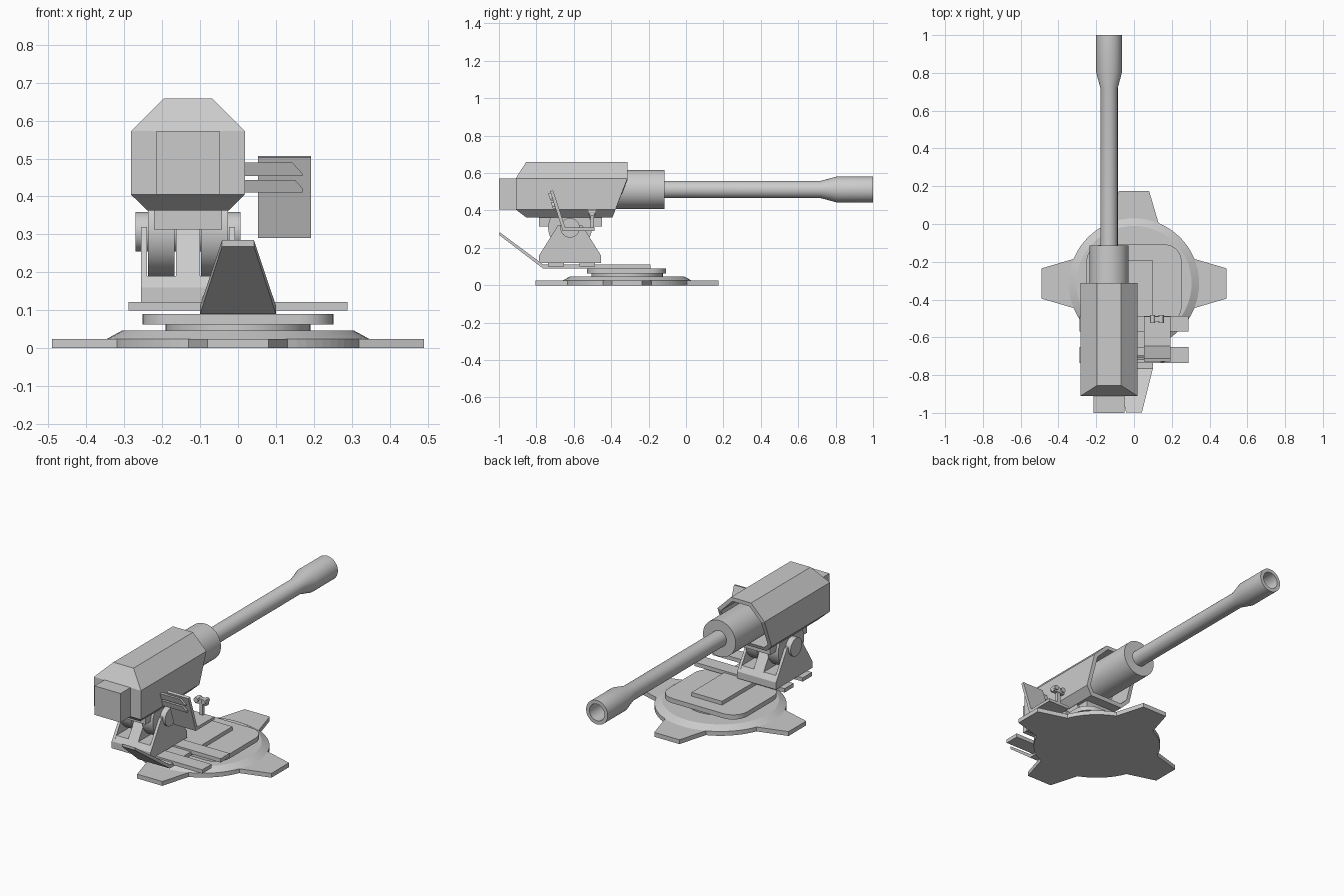
import bpy, bmesh
from math import sin, cos, pi, radians, asin
from mathutils import Matrix, Vector

if "Cube" in bpy.data.objects:
    bpy.data.objects.remove(bpy.data.objects["Cube"])

CY = -0.315      # base centre (y)
GX = -0.132      # gun axis (x)
GZ = 0.512       # gun axis (z)


def finish(name, bm, smooth=False):
    bmesh.ops.recalc_face_normals(bm, faces=bm.faces)
    me = bpy.data.meshes.new(name)
    bm.to_mesh(me)
    bm.free()
    ob = bpy.data.objects.new(name, me)
    bpy.context.collection.objects.link(ob)
    if smooth:
        bpy.ops.object.select_all(action='DESELECT')
        ob.select_set(True)
        bpy.context.view_layer.objects.active = ob
        bpy.ops.object.shade_smooth_by_angle(angle=radians(25))
    return ob


def loft_bm(rings, caps=True, closed=False):
    bm = bmesh.new()
    vs = [[bm.verts.new(p) for p in r] for r in rings]
    n = len(rings[0])
    pairs = list(zip(vs, vs[1:])) + ([(vs[-1], vs[0])] if closed else [])
    for a, b in pairs:
        for i in range(n):
            j = (i + 1) % n
            bm.faces.new((a[i], a[j], b[j], b[i]))
    if caps and not closed:
        bm.faces.new(vs[0])
        bm.faces.new(vs[-1])
    return bm


def loft(name, rings, smooth=False, **kw):
    return finish(name, loft_bm(rings, **kw), smooth)


def prism(name, pts, axis, lo, hi, smooth=False):
    put = {'x': lambda p, t: (t, p[0], p[1]),
           'y': lambda p, t: (p[0], t, p[1]),
           'z': lambda p, t: (p[0], p[1], t)}[axis]
    return loft(name, [[put(p, t) for p in pts] for t in (lo, hi)], smooth)


def box(name, x, y, z):
    return prism(name, [(x[0], y[0]), (x[1], y[0]), (x[1], y[1]), (x[0], y[1])], 'z', *z)


def circle(cx, cy, r, n=48):
    return [(cx + r * cos(2 * pi * i / n), cy + r * sin(2 * pi * i / n)) for i in range(n)]


# base plate with four feet
outline = []
a0 = asin(0.13 / 0.345)
for k in range(4):
    rot = Matrix.Rotation(k * pi / 2, 2)
    quarter = [(0.49, -0.08), (0.49, 0.08)]
    for i in range(11):
        a = a0 + (pi / 2 - 2 * a0) * i / 10
        quarter.append((0.345 * cos(a), 0.345 * sin(a)))
    for p in quarter:
        v = rot @ Vector(p)
        outline.append((v.x, v.y + CY))
prism("base_plate", outline, 'z', 0, 0.025)

# bevelled disc and turntable neck
loft("base_disc", [[(x, y, z) for x, y in circle(0, CY, r, 64)]
                   for r, z in ((0.345, 0.025), (0.305, 0.047))], True)
prism("turntable_neck", circle(0, CY, 0.191, 48), 'z', 0.045, 0.065, True)

# rounded turntable
r, pts = 0.09, []
for k, (sx, sy) in enumerate(((1, 1), (-1, 1), (-1, -1), (1, -1))):
    for i in range(7):
        a = (k + i / 6) * pi / 2
        pts.append((sx * (0.252 - r) + r * cos(a), CY - 0.003 + sy * (0.21 - r) + r * sin(a)))
prism("turntable", pts, 'z', 0.063, 0.09, True)

# carriage beam and rising trail
trail = [(-0.19, 0.088, 0.112, 0.097), (-0.765, 0.09, 0.112, 0.1), (-0.998, 0.268, 0.285, 0.042)]
rings = [[(-w, y, z0), (w, y, z0), (w, y, z1), (-w, y, z1)] for y, z0, z1, w in trail]
loft("trail_beam", rings)

# cross bars
for i, y in enumerate(((-0.57, -0.487), (-0.737, -0.652))):
    box(f"cross_bar_{i + 1}", (-0.288, 0.288), y, (0.1, 0.122))

# gun mount: base, cheeks and centre rib
cheek = [(-0.785, 0.12), (-0.785, 0.16), (-0.685, 0.32), (-0.555, 0.32), (-0.455, 0.16), (-0.455, 0.12)]
low = [(-0.785, 0.12), (-0.785, 0.16), (-0.765, 0.19), (-0.475, 0.19), (-0.455, 0.16), (-0.455, 0.12)]
prism("mount_base", low, 'x', GX - 0.123, GX + 0.123)
prism("mount_centre", cheek, 'x', GX - 0.032, GX + 0.032)
for side, s in (("left", -1), ("right", 1)):
    prism(f"mount_cheek_{side}", cheek, 'x', GX + s * 0.108, GX + s * 0.124)
    prism(f"elevation_disc_{side}", circle(-0.62, 0.307, 0.117), 'x', GX + s * 0.035, GX + s * 0.105, True)
prism("trunnion", circle(-0.62, 0.307, 0.052, 32), 'x', GX - 0.138, GX + 0.138, True)
box("cradle", (GX - 0.09, GX + 0.09), (-0.785, -0.45), (0.313, 0.37))

# housing: eight-sided shell, hollow at the front
section = [(0.064, 0.658, -0.855, -0.313), (0.15, 0.572, -0.91, -0.313),
           (0.15, 0.405, -0.91, -0.377), (0.107, 0.363, -0.855, -0.393)]
section += [(-a, b, c, d) for a, b, c, d in reversed(section)]
bm = loft_bm([[(GX + x, yb, z) for x, z, yb, yf in section],
              [(GX + x, yf, z) for x, z, yb, yf in section]], caps=False)
bm.verts.ensure_lookup_table()
v = bm.verts
for off, front in ((0, False), (8, True)):
    ids = [(0, 1, 6, 7), (1, 2, 3, 4, 5, 6)] if front else [(0, 1, 6, 7), (1, 2, 5, 6), (2, 3, 4, 5)]
    faces = [bm.faces.new([v[off + i] for i in f]) for f in ids]
bmesh.ops.recalc_face_normals(bm, faces=bm.faces)
bmesh.ops.inset_region(bm, faces=faces, thickness=0.022, use_even_offset=True)
res = bmesh.ops.extrude_face_region(bm, geom=faces)
bmesh.ops.delete(bm, geom=faces, context='FACES')
bmesh.ops.translate(bm, vec=(0, -0.15, 0),
                    verts=[g for g in res["geom"] if isinstance(g, bmesh.types.BMVert)])
finish("gun_housing", bm)
box("breech_block", (GX - 0.083, GX + 0.083), (-1.0, -0.9), (0.405, 0.572))

# recoil sleeve and barrel with hollow muzzle
prism("recoil_sleeve", [(GX + x, GZ + z) for x, z in circle(0, 0, 0.104)], 'y', -0.6, -0.115, True)
prof = [(-0.2, 0.046), (0.72, 0.046), (0.805, 0.069), (1.0, 0.069), (1.0, 0.048), (0.8, 0.048)]
loft("barrel", [[(GX + x, y, GZ + z) for x, z in circle(0, 0, r, 40)] for y, r in prof], True)

# gunner seat with leaning backrest
seat = [(-0.727, 0.503), (-0.711, 0.507), (-0.645, 0.308), (-0.49, 0.308), (-0.49, 0.291), (-0.659, 0.291)]
prism("gunner_seat", seat, 'x', 0.053, 0.192)

# pointed brackets from housing to backrest
upper = [(-0.01, 0.454), (0.17, 0.454), (0.143, 0.49), (-0.01, 0.49)]
lower = [(-0.01, 0.444), (0.15, 0.444), (0.17, 0.422), (0.17, 0.41), (-0.01, 0.41)]
upper[1:2] = [(0.17, 0.454), (0.17, 0.46)]
for name, pts in (("upper", upper), ("lower", lower)):
    loft(f"seat_bracket_{name}", [[(x, -0.727 + (0.503 - z) * 0.32 + d, z) for x, z in pts]
                                  for d in (-0.014, 0.005)])

# sight on a post at the seat front
box("sight_post", (0.11, 0.132), (-0.51, -0.492), (0.295, 0.375))
box("sight_head", (0.085, 0.157), (-0.515, -0.49), (0.37, 0.402))
for i, x in enumerate((0.098, 0.144)):
    prism(f"sight_eyepiece_{i + 1}", circle(x, 0.392, 0.014, 16), 'y', -0.525, -0.482, True)
